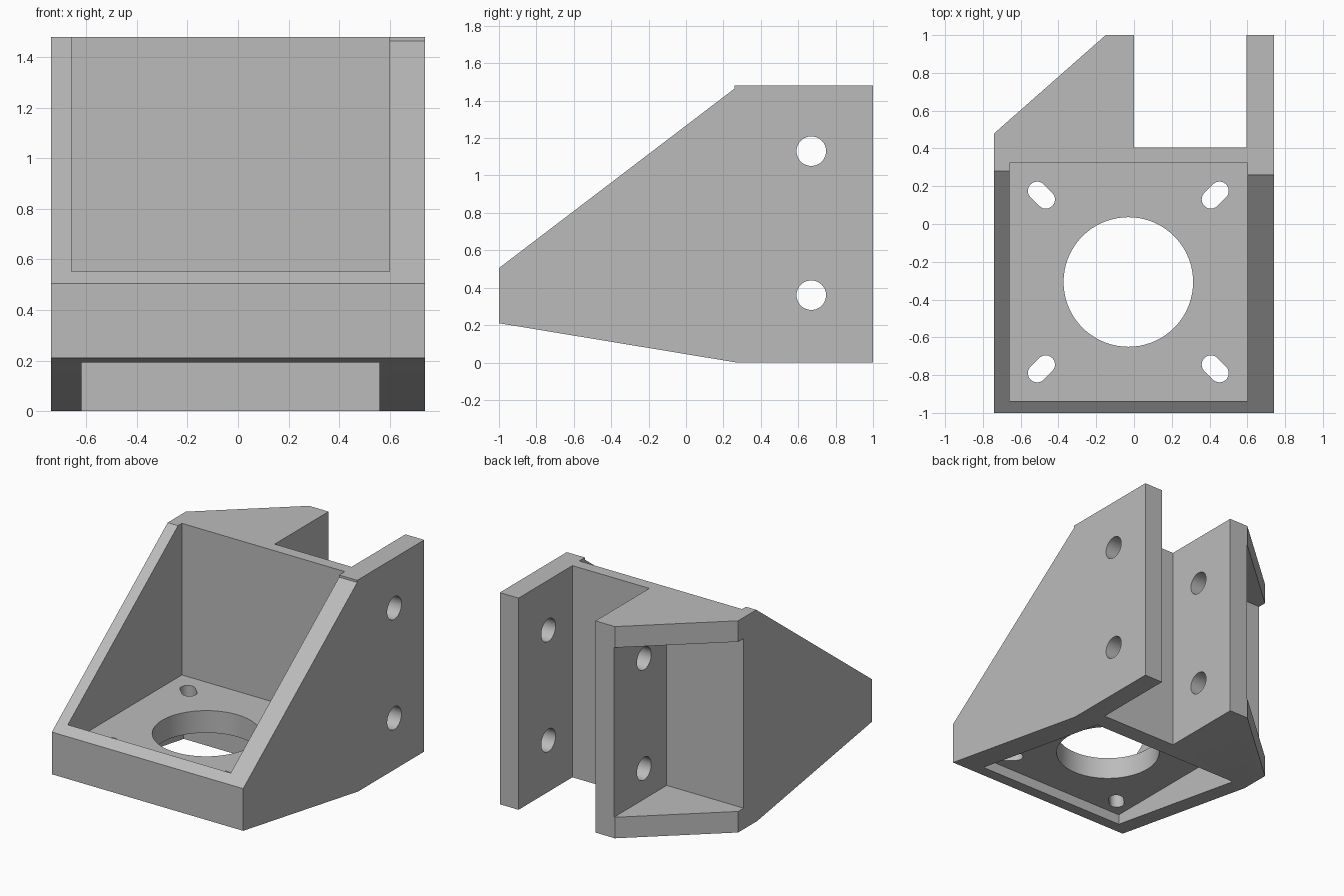
import bpy
import math
from mathutils import Matrix, Vector

if "Cube" in bpy.data.objects:
    bpy.data.objects.remove(bpy.data.objects["Cube"], do_unlink=True)

grey = bpy.data.materials.new("bracket grey")
grey.use_nodes = True
colour = (0.5, 0.5, 0.5, 1)
grey.diffuse_color = colour
grey.node_tree.nodes["Principled BSDF"].inputs["Base Color"].default_value = colour

ALONG_X = Matrix(((0, 0, 1, 0), (1, 0, 0, 0), (0, 1, 0, 0), (0, 0, 0, 1)))
ALONG_Z = Matrix.Identity(4)


def prism(name, outline, low, high, axes=ALONG_Z):
    """Extrude a counter-clockwise outline between two heights along an axis."""
    n = len(outline)
    verts = [axes @ Vector((u, v, w)) for w in (low, high) for u, v in outline]
    faces = [tuple(reversed(range(n))), tuple(range(n, 2 * n))]
    faces += [(i, (i + 1) % n, n + (i + 1) % n, n + i) for i in range(n)]
    mesh = bpy.data.meshes.new(name)
    mesh.from_pydata(verts, [], faces)
    mesh.materials.append(grey)
    obj = bpy.data.objects.new(name, mesh)
    bpy.context.collection.objects.link(obj)
    return obj


def rect(u0, u1, v0, v1):
    return [(u0, v0), (u1, v0), (u1, v1), (u0, v1)]


def slot(u, v, radius, half=0.0, angle=0.0, steps=24):
    """Round-ended outline; a plain circle when half is zero."""
    points = []
    for end in (0, 1):
        a0 = angle - math.pi / 2 + end * math.pi
        centre = half if end == 0 else -half
        last = steps if half == 0 else steps + 1
        for i in range(last):
            a = a0 + math.pi * i / steps
            points.append((u + centre * math.cos(angle) + radius * math.cos(a),
                           v + centre * math.sin(angle) + radius * math.sin(a)))
    return points


def combine(target, tool, operation="DIFFERENCE"):
    mod = target.modifiers.new(tool.name, "BOOLEAN")
    mod.operation, mod.solver, mod.object = operation, "EXACT", tool
    bpy.context.view_layer.objects.active = target
    bpy.ops.object.modifier_apply(modifier=mod.name)
    bpy.data.objects.remove(tool, do_unlink=True)


W, H = 0.74, 1.48
CX, CY = -0.03, -0.307      # motor axis

# Solid body from its side profile
side = [(-1, 0.21), (0.27, 0), (1, 0), (1, H), (0.28, H), (-1, 0.505)]
bracket = prism("motor_bracket", side, -W, W, ALONG_X)

# Small step at the top of the right wall
combine(bracket, prism("wall_step", rect(0.26, 0.32, 1.4, H), 0.595, W, ALONG_X), "UNION")

# Sloping back corner, rail channel and recess between the gussets
corner = [(-W - 0.1, 0.392), (-0.15, 1), (-0.15, 1.1), (-W - 0.1, 1.1)]
combine(bracket, prism("corner_cut", corner, -0.1, H + 0.1))
combine(bracket, prism("channel_cut", rect(0, 0.595, 0.405, 1.1), -0.1, H + 0.1))
combine(bracket, prism("gusset_cut", rect(-W - 0.1, -0.145, 0.42, 1.1), 0.147, H - 0.147))

# Open tray above the mounting plate and motor pocket below it
for name, r, low, high in (("tray_cut", 0.63, 0.42, H + 0.1), ("pocket_cut", 0.59, -0.1, 0.265)):
    combine(bracket, prism(name, rect(CX - r, CX + r, CY - r, CY + r), low, high))

# Motor bore and diagonal adjustment slots
combine(bracket, prism("bore_cut", slot(CX, CY, 0.343, steps=36), 0.1, 0.6))
for sx in (-1, 1):
    for sy in (-1, 1):
        outline = slot(CX + 0.46 * sx, CY + 0.46 * sy, 0.049, 0.032, math.atan2(sy, sx), 12)
        combine(bracket, prism("slot_cut", outline, 0.1, 0.6))

# Bolt holes through both channel walls
for z in (0.36, 1.13):
    combine(bracket, prism("bolt_cut", slot(0.67, z, 0.079, steps=20), -0.4, W + 0.1, ALONG_X))

bpy.ops.object.select_all(action="DESELECT")
bracket.select_set(True)
bpy.context.view_layer.objects.active = bracket
bpy.ops.object.shade_smooth_by_angle(angle=math.radians(30))
